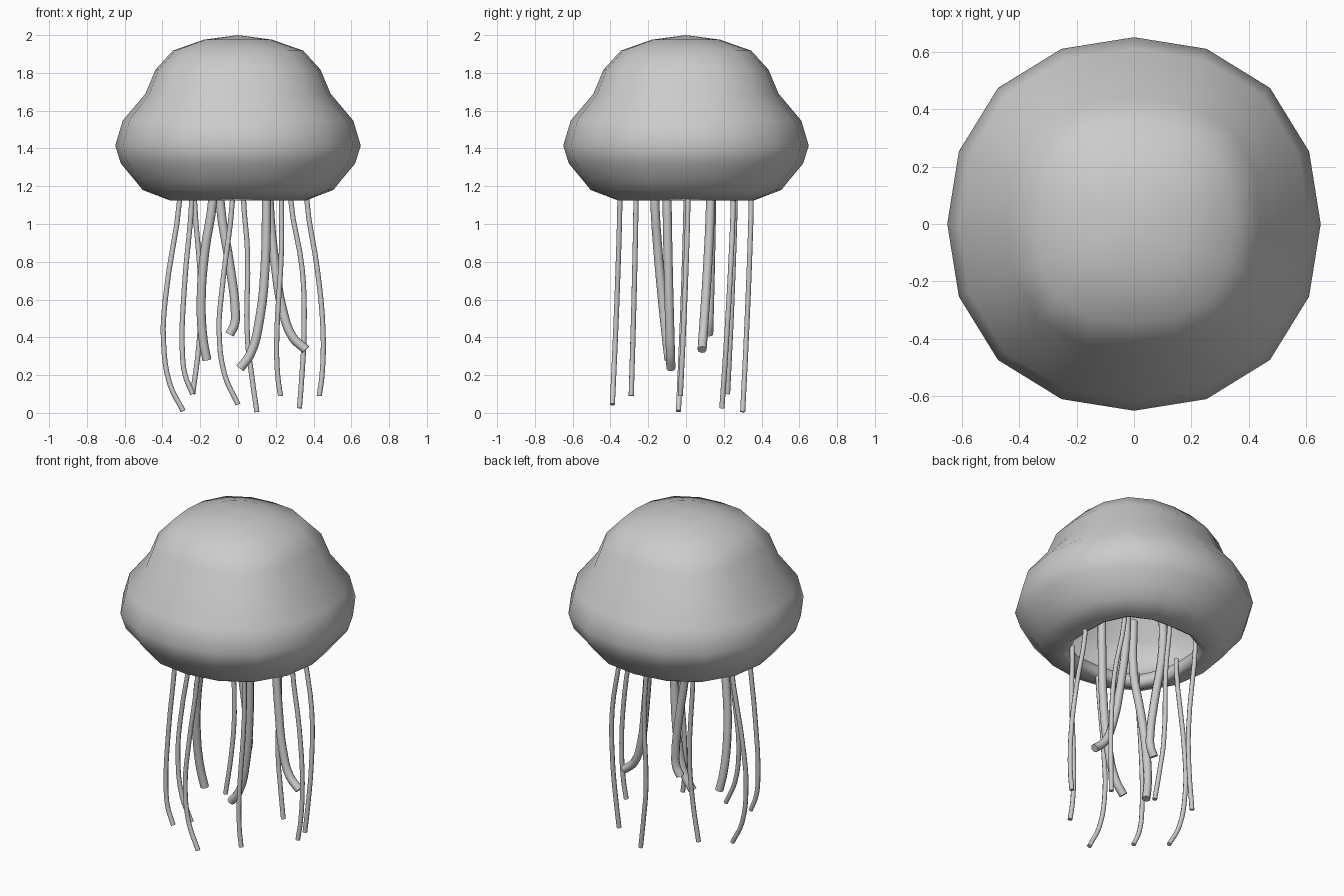
import bpy, bmesh, math

if "Cube" in bpy.data.objects:
    bpy.data.objects.remove(bpy.data.objects["Cube"])

SIDES = 16

# Bell: lathed shell; each ring is (radius, height, squareness)
outer = [(0.18, 1.976, .06), (0.345, 1.918, .08), (0.437, 1.817, .085), (0.49, 1.69, .07),
         (0.61, 1.548, .04), (0.65, 1.415, .03), (0.62, 1.32, .03), (0.55, 1.236, .03),
         (0.505, 1.18, .04), (0.36, 1.125, .14)]
inner = [(0.33, 1.145, .12), (0.34, 1.2, .1), (0.5, 1.25, .03), (0.585, 1.33, .03),
         (0.62, 1.415, .03), (0.582, 1.535, .04), (0.462, 1.675, .07), (0.41, 1.80, .085),
         (0.325, 1.893, .08), (0.17, 1.95, .06)]

bm = bmesh.new()
rings = []
for r, z, sq in outer + inner:
    ring = []
    for i in range(SIDES):
        a = 2 * math.pi * i / SIDES
        k = r * (1 + sq * math.sin(2 * a) ** 2)
        ring.append(bm.verts.new((k * math.cos(a), k * math.sin(a), z)))
    rings.append(ring)
for lo, hi in zip(rings, rings[1:]):
    for i in range(SIDES):
        j = (i + 1) % SIDES
        bm.faces.new((lo[i], lo[j], hi[j], hi[i]))
for ring, z in ((rings[0], 2.0), (rings[-1], 1.97)):
    tip = bm.verts.new((0, 0, z))
    for i in range(SIDES):
        bm.faces.new((ring[i], ring[(i + 1) % SIDES], tip))
bmesh.ops.recalc_face_normals(bm, faces=bm.faces)
for f in bm.faces:
    f.smooth = True
mesh = bpy.data.meshes.new("bell")
bm.to_mesh(mesh)
bm.free()
bpy.context.collection.objects.link(bpy.data.objects.new("bell", mesh))


def strand(name, xz, y0, y1, radius, top):
    """Hanging tube: front-view path, y drifting from y0 at the bell to y1 at the tip."""
    z0, z1 = xz[0][1], xz[-1][1]
    pts = [(x, y0 + (y1 - y0) * ((z0 - z) / (z0 - z1)) ** 1.3, z) for x, z in xz]
    pts.insert(0, (pts[0][0], y0, top))
    cu = bpy.data.curves.new(name, 'CURVE')
    cu.dimensions = '3D'
    cu.bevel_depth = radius
    cu.bevel_resolution = 2
    cu.resolution_u = 4
    cu.use_fill_caps = True
    sp = cu.splines.new('BEZIER')
    sp.bezier_points.add(len(pts) - 1)
    for bp, p in zip(sp.bezier_points, pts):
        bp.co = p
        bp.handle_left_type = bp.handle_right_type = 'AUTO'
    sp.use_smooth = True
    bpy.context.collection.objects.link(bpy.data.objects.new(name, cu))


# Thin tentacles around the rim
T = 1.12
tentacles = [
    ([(-.31, T), (-.385, .6), (-.395, .39), (-.36, .15), (-.29, .01)], 0, -.04),
    ([(-.245, T), (-.285, .65), (-.295, .33), (-.28, .2), (-.24, .1)], -.265, -.29),
    ([(-.23, T), (-.195, .6), (-.21, .33), (-.24, .1)], .26, .22),
    ([(-.03, T), (-.085, .65), (-.1, .44), (-.07, .2), (0, .045)], -.35, -.39),
    ([(.03, T), (.05, .86), (.05, .39), (.075, .18), (.1, .005)], .345, .3),
    ([(.23, T), (.23, .86), (.205, .39), (.21, .2), (.225, .09)], -.265, -.29),
    ([(.28, T), (.34, .76), (.35, .44), (.335, .15), (.325, .025)], .25, .19),
    ([(.365, T), (.42, .76), (.45, .44), (.445, .2), (.43, .09)], .01, -.03),
]
for n, (xz, y0, y1) in enumerate(tentacles, 1):
    strand(f"tentacle_{n}", xz, y0, y1, 0.0135, 1.2)

# Thick oral arms in the middle
arms = [
    ([(-.135, T), (-.175, .86), (-.195, .6), (-.185, .39), (-.165, .28)], -.165, -.09),
    ([(-.095, T), (-.04, .76), (-.015, .55), (-.018, .47), (-.045, .415)], .135, .12),
    ([(.15, T), (.145, .81), (.115, .5), (.065, .31), (.01, .235)], -.1, -.08),
    ([(.165, T), (.2, .76), (.235, .55), (.29, .4), (.36, .335)], .13, .085),
]
for n, (xz, y0, y1) in enumerate(arms, 1):
    strand(f"oral_arm_{n}", xz, y0, y1, 0.024, 1.45)
